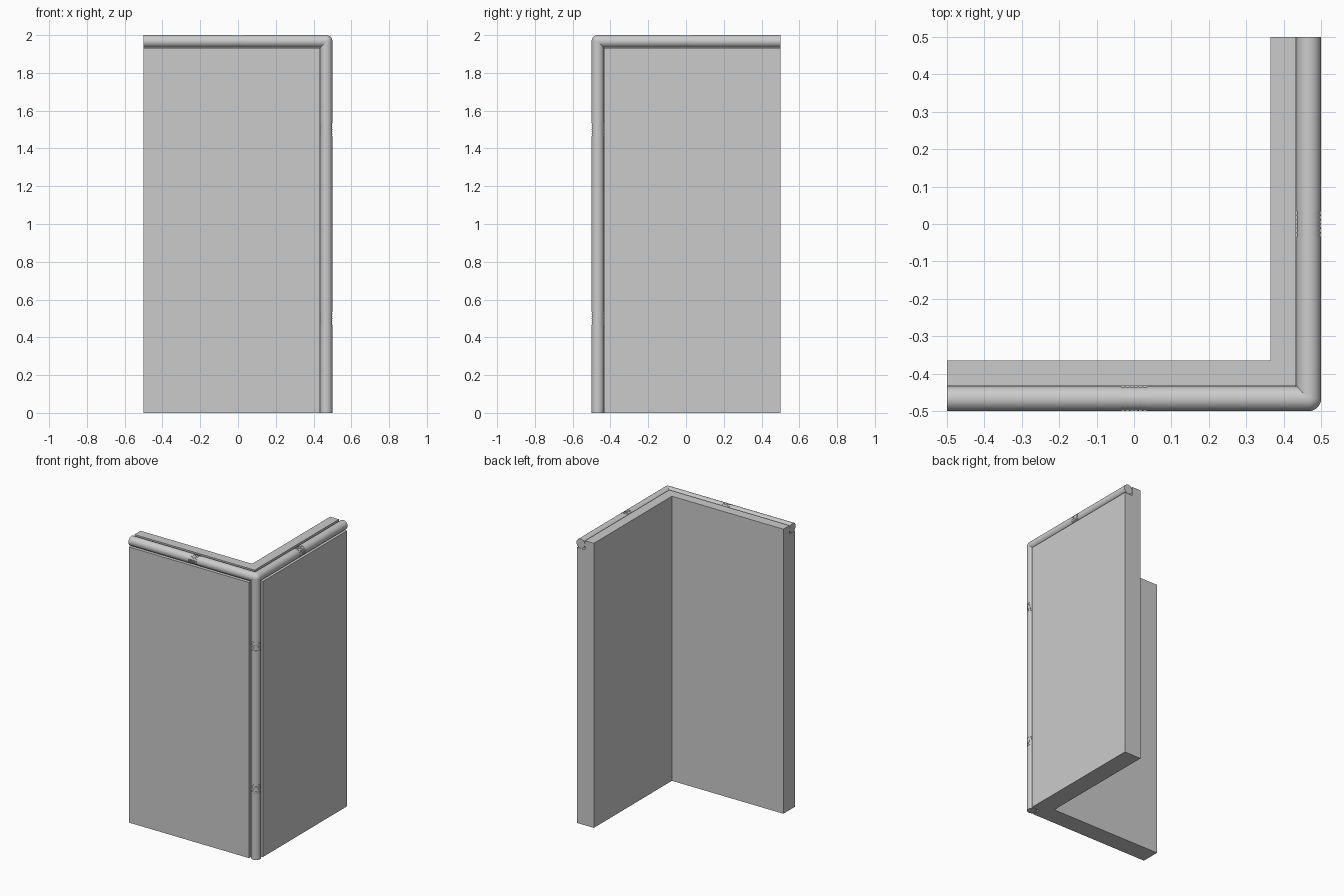
import bpy, bmesh
from math import cos, sin, pi
from mathutils import Vector

if "Cube" in bpy.data.objects:
    bpy.data.objects.remove(bpy.data.objects["Cube"])

R = 0.033            # pipe radius
C = 0.5 - R          # pipe axis offset
NOTCH = 0.433        # inner edge of the notch
FACE = 0.496         # outer wall face
SIDES = 32


def finish(name, bm):
    bmesh.ops.recalc_face_normals(bm, faces=bm.faces)
    mesh = bpy.data.meshes.new(name)
    bm.to_mesh(mesh)
    bm.free()
    ob = bpy.data.objects.new(name, mesh)
    bpy.context.collection.objects.link(ob)
    return ob


def smooth(ob):
    bpy.ops.object.select_all(action='DESELECT')
    ob.select_set(True)
    bpy.context.view_layer.objects.active = ob
    bpy.ops.object.shade_smooth_by_angle(angle=pi / 6)


def cutter(name, lo, hi):
    bm = bmesh.new()
    bmesh.ops.create_cube(bm, size=1)
    for v in bm.verts:
        v.co = Vector([lo[i] if v.co[i] < 0 else hi[i] for i in range(3)])
    ob = finish(name, bm)
    ob.hide_render = True
    ob.hide_viewport = True
    return ob


# L-shaped wall
outline = [(-.5, -FACE), (FACE, -FACE), (FACE, .5), (.365, .5), (.365, -.365), (-.5, -.365)]
bm = bmesh.new()
base = bm.faces.new([bm.verts.new((x, y, 0)) for x, y in outline])
top = bmesh.ops.extrude_face_region(bm, geom=[base])['geom']
bmesh.ops.translate(bm, vec=(0, 0, 1.996), verts=[g for g in top if isinstance(g, bmesh.types.BMVert)])
wall = finish("corner_wall", bm)

# notches along the outer edges that hold the pipes
Z = 1.933
notches = [
    cutter("front_notch", (-.7, -.7, Z), (.7, -NOTCH, 2.2)),
    cutter("side_notch", (NOTCH, -.75, Z), (.7, .7, 2.25)),
    cutter("corner_notch", (NOTCH, -.72, -.2), (.72, -NOTCH, 2.3)),
]
for n in notches:
    m = wall.modifiers.new(n.name, 'BOOLEAN')
    m.operation = 'DIFFERENCE'
    m.solver = 'EXACT'
    m.object = n


# pipe turned from a profile, with ribbed bands at the given distances
def pipe(name, start, end, bands):
    start, end = Vector(start), Vector(end)
    length = (end - start).length
    axis = (end - start) / length
    rot = Vector((0, 0, 1)).rotation_difference(axis)
    profile = [(R, 0)]
    for b in bands:
        for k in range(6):
            t = b - .033 + k * .0116
            profile += [(R, t), (R - .0015, t), (R - .0015, t + .008), (R, t + .008)]
    profile.append((R, length))
    bm = bmesh.new()
    rings = []
    for r, t in profile:
        rings.append([bm.verts.new(start + rot @ Vector((r * cos(2 * pi * i / SIDES),
                      r * sin(2 * pi * i / SIDES), t))) for i in range(SIDES)])
    for a, b in zip(rings, rings[1:]):
        for i in range(SIDES):
            j = (i + 1) % SIDES
            bm.faces.new((a[i], a[j], b[j], b[i]))
    bm.faces.new(rings[0])
    bm.faces.new(rings[-1])
    smooth(finish(name, bm))


corner = (C, -C, 2 - R)
pipe("front_pipe", (-.5, -C, 2 - R), corner, [.5])
pipe("side_pipe", (C, .5, 2 - R), corner, [.5])
pipe("upright_pipe", (C, -C, 0), corner, [.5, 1.5])

# rounded joint where the pipes meet
bm = bmesh.new()
bmesh.ops.create_uvsphere(bm, u_segments=SIDES, v_segments=16, radius=R)
bmesh.ops.translate(bm, vec=corner, verts=bm.verts)
smooth(finish("pipe_joint", bm))
